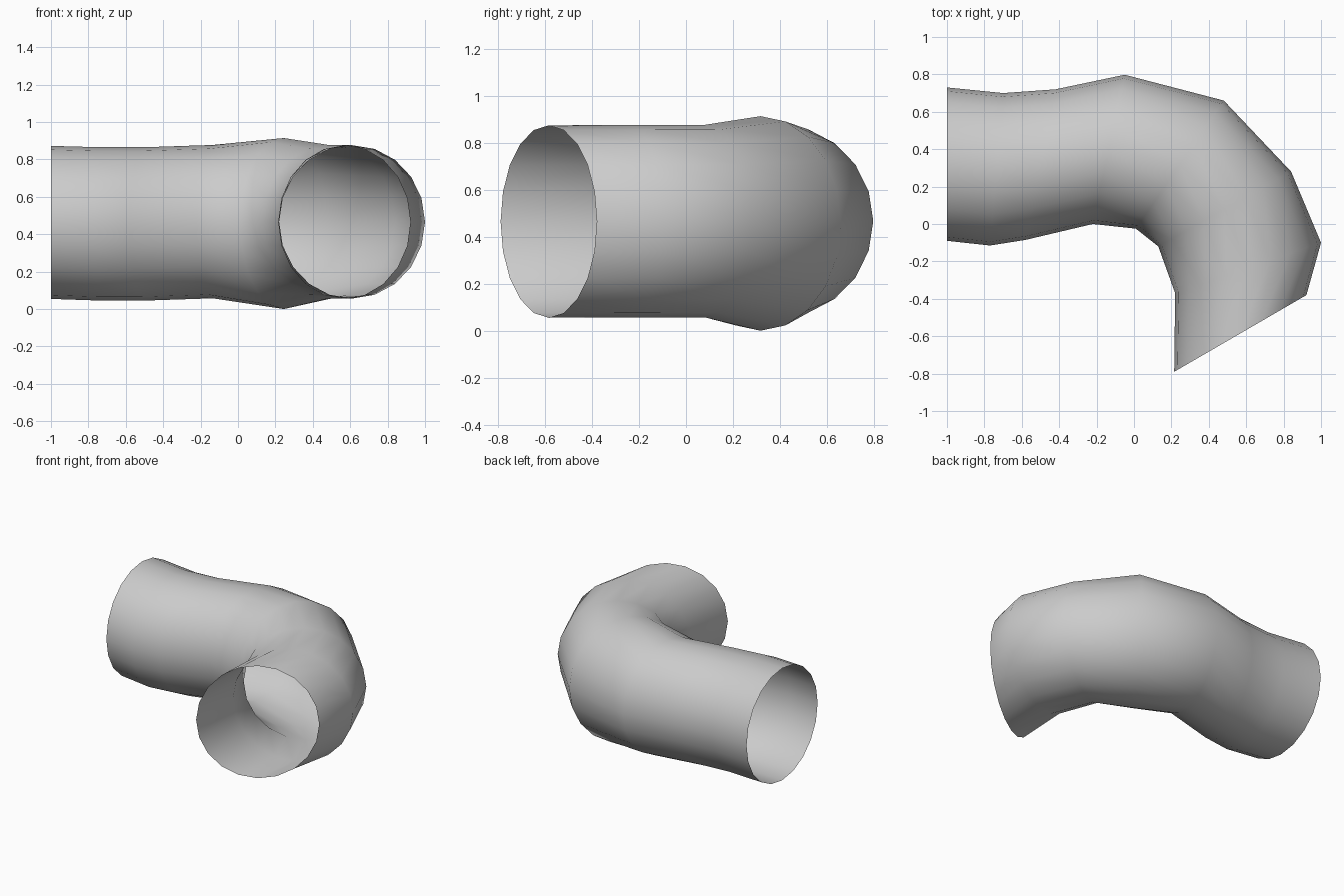
import bpy, bmesh, math
from mathutils import Vector

if "Cube" in bpy.data.objects:
    bpy.data.objects.remove(bpy.data.objects["Cube"])

SIDES = 20
# Each ring: outer x, outer y, inner x, inner y, centre z, half height
RINGS = [
    (-1.00, 0.73, -1.00, -0.09, 0.463, 0.409),
    (-0.70, 0.70, -0.77, -0.115, 0.455, 0.410),
    (-0.42, 0.72, -0.58, -0.085, 0.455, 0.410),
    (-0.05, 0.798, -0.22, 0.00, 0.467, 0.410),
    (0.48, 0.66, 0.01, -0.025, 0.457, 0.457),
    (0.84, 0.28, 0.13, -0.12, 0.467, 0.410),
    (1.00, -0.10, 0.22, -0.37, 0.466, 0.410),
    (0.922, -0.38, 0.215, -0.79, 0.465, 0.410),
]

# Bent open pipe: elliptical rings bridged along the elbow
bm = bmesh.new()
loops = []
for ox, oy, ix, iy, cz, h in RINGS:
    outer, inner = Vector((ox, oy, cz)), Vector((ix, iy, cz))
    centre, half = (outer + inner) / 2, (outer - inner) / 2
    loops.append([bm.verts.new(centre + half * math.cos(a) + Vector((0, 0, h * math.sin(a))))
                  for a in (2 * math.pi * i / SIDES for i in range(SIDES))])
for a, b in zip(loops, loops[1:]):
    for i in range(SIDES):
        j = (i + 1) % SIDES
        bm.faces.new((a[i], b[i], b[j], a[j]))

# Make the walls face outward and shade them smooth
bm.normal_update()
f = bm.faces[:][0]
mid = sum((v.co for v in loops[0]), Vector()) / SIDES
if f.normal.dot(f.calc_center_median() - mid) < 0:
    bmesh.ops.reverse_faces(bm, faces=bm.faces[:])
for f in bm.faces:
    f.smooth = True

mesh = bpy.data.meshes.new("pipe_elbow")
bm.to_mesh(mesh)
bm.free()
bpy.context.collection.objects.link(bpy.data.objects.new("pipe_elbow", mesh))
